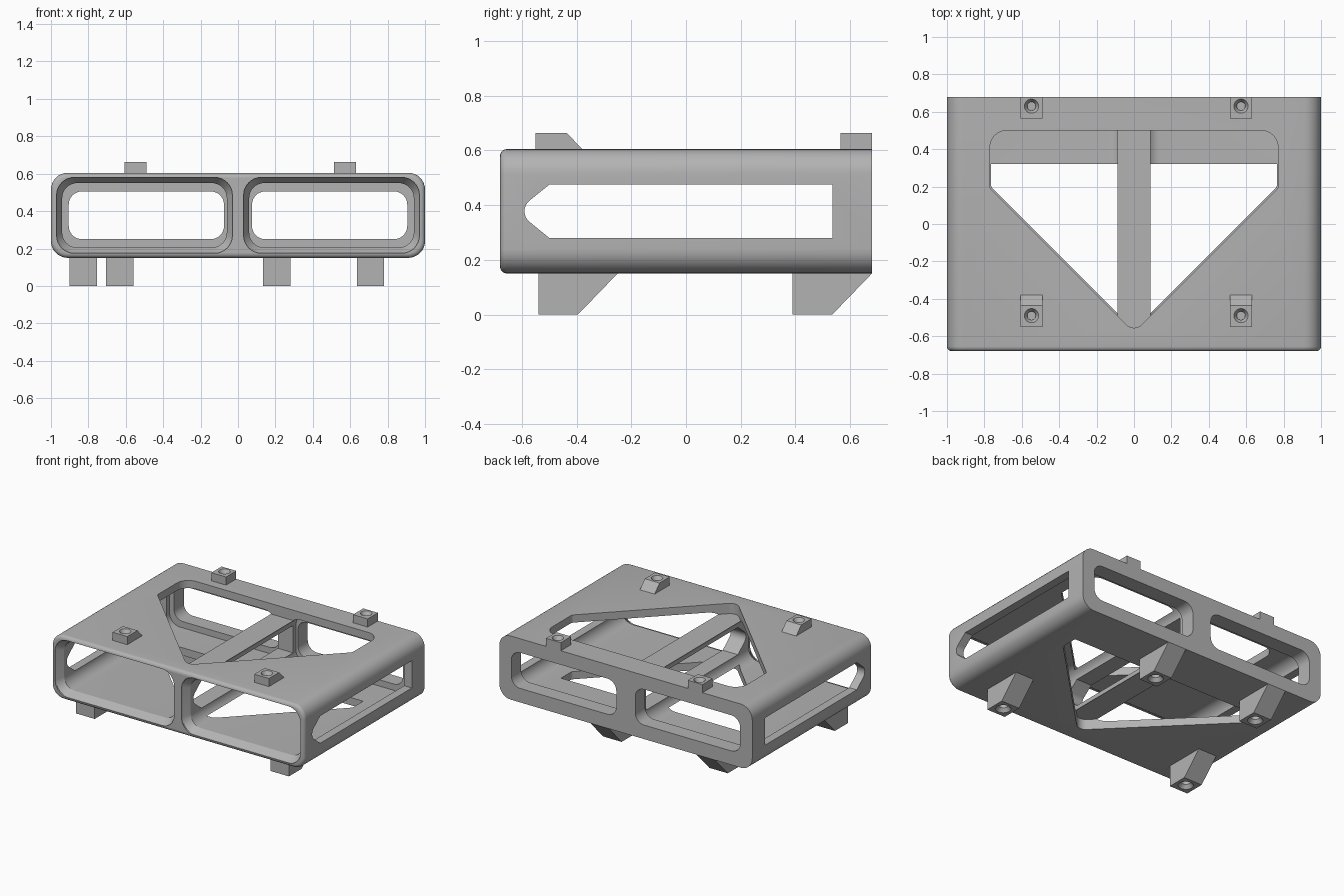
import bpy, bmesh, math
from mathutils import Vector

if "Cube" in bpy.data.objects:
    bpy.data.objects.remove(bpy.data.objects["Cube"], do_unlink=True)

grey = bpy.data.materials.new("plain_grey")
grey.use_nodes = True
COLOR = (0.45, 0.45, 0.45, 1)
grey.diffuse_color = COLOR
grey.node_tree.nodes["Principled BSDF"].inputs["Base Color"].default_value = COLOR


def fillet(points, seg=8):
    """Round each (u, v, radius) corner of a closed outline."""
    out = []
    for i, (u, v, r) in enumerate(points):
        p = Vector((u, v))
        if r == 0:
            out.append(p)
            continue
        a = (Vector(points[i - 1][:2]) - p).normalized()
        b = (Vector(points[(i + 1) % len(points)][:2]) - p).normalized()
        half = a.angle(b) / 2
        centre = p + (a + b).normalized() * r / math.sin(half)
        start = p + a * r / math.tan(half) - centre
        end = p + b * r / math.tan(half) - centre
        sweep = start.angle_signed(end)
        for k in range(seg + 1):
            t = -sweep * k / seg
            c, s = math.cos(t), math.sin(t)
            out.append(centre + Vector((start.x * c - start.y * s, start.x * s + start.y * c)))
    return out


def rounded_rect(u0, u1, v0, v1, r):
    return fillet([(u0, v0, r), (u1, v0, r), (u1, v1, r), (u0, v1, r)])


def loft(name, axis, sections):
    """Skin matching outlines placed at positions along an axis."""
    place = {"x": lambda d, p: (d, p.x, p.y),
             "y": lambda d, p: (p.x, d, p.y),
             "z": lambda d, p: (p.x, p.y, d)}[axis]
    bm = bmesh.new()
    rings = [[bm.verts.new(place(d, p)) for p in loop] for d, loop in sections]
    n = len(rings[0])
    for lo, hi in zip(rings, rings[1:]):
        for i in range(n):
            j = (i + 1) % n
            bm.faces.new((lo[i], lo[j], hi[j], hi[i]))
    bm.faces.new(rings[0])
    bm.faces.new(rings[-1])
    bmesh.ops.recalc_face_normals(bm, faces=bm.faces)
    mesh = bpy.data.meshes.new(name)
    bm.to_mesh(mesh)
    bm.free()
    mesh.materials.append(grey)
    obj = bpy.data.objects.new(name, mesh)
    bpy.context.collection.objects.link(obj)
    return obj


def prism(name, axis, d0, d1, outline):
    return loft(name, axis, [(d0, outline), (d1, outline)])


def cut(target, cutter):
    cutter.hide_render = True
    mod = target.modifiers.new("cut", "BOOLEAN")
    mod.operation, mod.solver, mod.object = "DIFFERENCE", "EXACT", cutter
    bpy.context.view_layer.objects.active = target
    bpy.ops.object.modifier_apply(modifier=mod.name)
    bpy.data.objects.remove(cutter, do_unlink=True)


def smooth(obj):
    bpy.ops.object.select_all(action="DESELECT")
    obj.select_set(True)
    bpy.context.view_layer.objects.active = obj
    bpy.ops.object.shade_smooth_by_angle(angle=math.radians(30))


def screw_hole(target, x, y, z, inward, r):
    """Countersunk blind hole; inward is the drilling direction along z."""
    def ring(radius):
        return [Vector((x + radius * math.cos(k * math.tau / 24),
                        y + radius * math.sin(k * math.tau / 24))) for k in range(24)]
    cut(target, loft("hole_cutter", "z", [
        (z - inward * 0.01, ring(r * 1.0)), (z, ring(r)),
        (z + inward * 0.025, ring(r * 0.6)), (z + inward * 0.055, ring(r * 0.6))]))


# Outer shell with a rounded front edge
BACK, BOTTOM, TOP = 0.68, 0.15, 0.605
EDGE = 0.025
sections = []
for k in range(6):
    t = k / 5 * math.pi / 2
    i = EDGE * (1 - math.sin(t))
    sections.append((-BACK + EDGE * (1 - math.cos(t)),
                     rounded_rect(-1 + i, 1 - i, BOTTOM + i, TOP - i, 0.09 - i)))
sections.append((BACK, rounded_rect(-1, 1, BOTTOM, TOP, 0.09)))
shell = loft("housing_shell", "y", sections)

# Two bays with flared mouths, each with a rear window
for s in (-1, 1):
    def bay(grow):
        a, b = sorted((s * (0.06 - grow), s * (0.94 + grow)))
        return rounded_rect(a, b, 0.205 - grow, 0.55 + grow, 0.08 + grow / 2)
    cut(shell, loft("bay_cutter", "y", [(-0.7, bay(0.03)), (-0.67, bay(0.03)),
                                        (-0.62, bay(0)), (0.57, bay(0))]))
    a, b = sorted((s * 0.075, s * 0.905))
    cut(shell, prism("rear_window_cutter", "y", 0.5, 0.8,
                     rounded_rect(a, b, 0.25, 0.505, 0.07)))

# Pointed side window running through both sides and the divider
cut(shell, prism("side_window_cutter", "x", -1.1, 1.1, fillet([
    (0.535, 0.28, 0), (0.535, 0.475, 0), (-0.5, 0.475, 0),
    (-0.62, 0.378, 0.05), (-0.5, 0.28, 0)])))

# Arrow-shaped openings in the roof and floor, leaving the divider as a bar
cut(shell, prism("roof_opening_cutter", "z", 0.531, 0.7, fillet([
    (-0.77, 0.5, 0.09), (0.77, 0.5, 0.09), (0.77, 0.19, 0.03),
    (0, -0.58, 0.06), (-0.77, 0.19, 0.03)])))
cut(shell, prism("floor_opening_cutter", "z", 0.1, 0.224, fillet([
    (-0.765, 0.32, 0), (0.765, 0.32, 0), (0.765, 0.2, 0.03),
    (0, -0.565, 0.06), (-0.765, 0.2, 0.03)])))
smooth(shell)


def block(name, x0, x1, side):
    return prism(name, "x", x0, x1, [Vector(p) for p in side])


# Mounting lugs on the roof
LUG_TOP, HALF = 0.663, 0.058
for side, x in (("right", -0.548), ("left", 0.572)):
    front = block(f"front_lug_{side}", x - HALF, x + HALF, [
        (-0.55, TOP - 0.005), (-0.55, LUG_TOP), (-0.435, LUG_TOP), (-0.375, TOP - 0.005)])
    back = block(f"back_lug_{side}", x - HALF, x + HALF, [
        (0.565, TOP - 0.005), (0.565, LUG_TOP), (BACK, LUG_TOP), (BACK, TOP - 0.005)])
    for lug, y in ((front, -0.49), (back, 0.63)):
        screw_hole(lug, x, y, LUG_TOP, -1, 0.038)
        smooth(lug)

# Wedge feet under the floor
for name, x, y in (("front_foot_right", -0.828, -0.54), ("front_foot_left", 0.708, -0.54),
                   ("back_foot_right", -0.632, 0.39), ("back_foot_left", 0.207, 0.39)):
    foot = block(name, x - 0.073, x + 0.073, [
        (y, 0), (y + 0.145, 0), (y + 0.29, BOTTOM), (y + 0.29, BOTTOM + 0.004), (y, BOTTOM + 0.004)])
    screw_hole(foot, x, y + 0.073, 0, 1, 0.05)
    smooth(foot)
